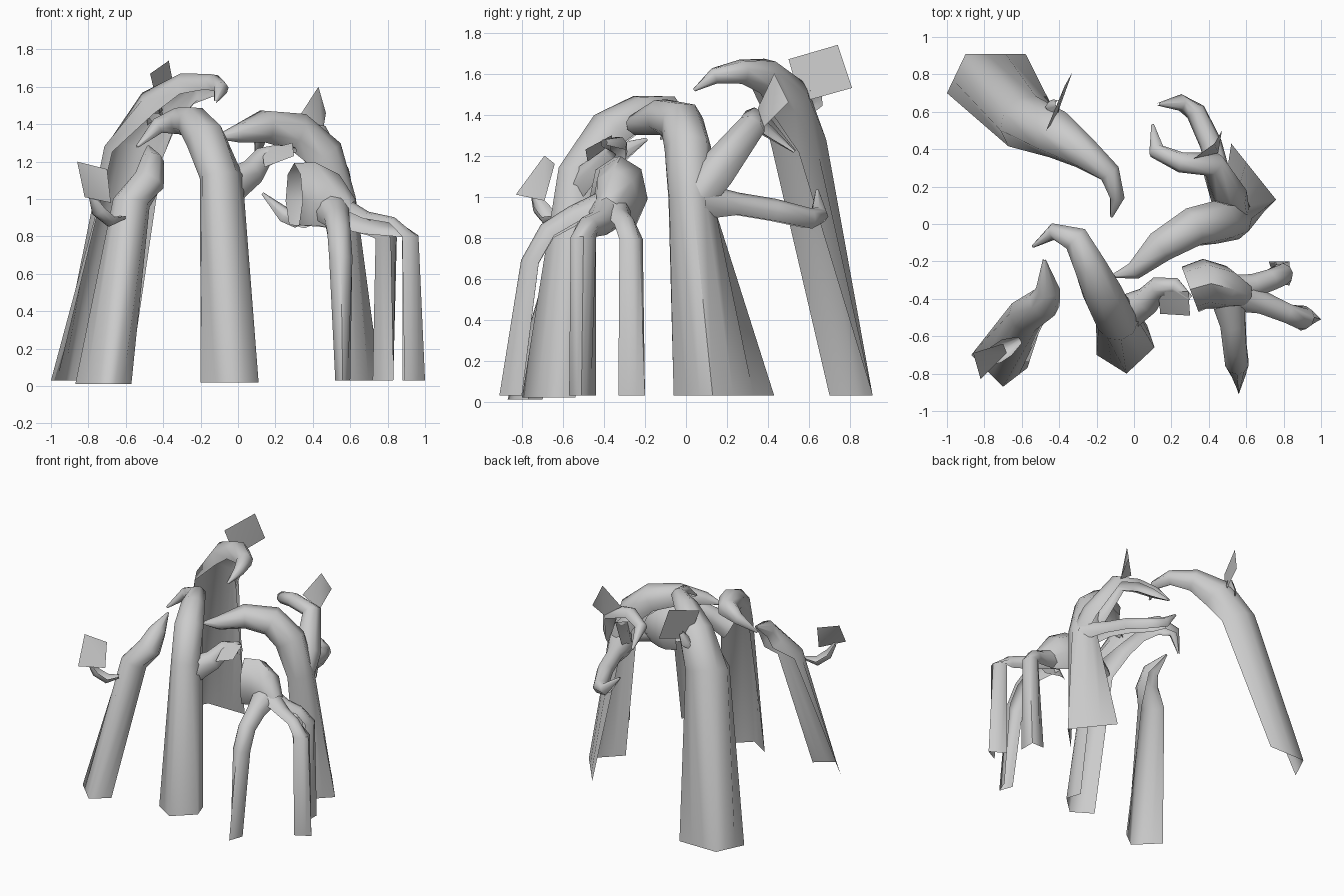
import bpy, bmesh, math
from mathutils import Vector

cube = bpy.data.objects.get("Cube")
if cube:
    bpy.data.objects.remove(cube)

bark = bpy.data.materials.new("pale_grey")
bark.use_nodes = True
GREY = (0.6, 0.6, 0.6, 1)
bark.diffuse_color = GREY
bark.node_tree.nodes["Principled BSDF"].inputs["Base Color"].default_value = GREY
COUNT = 7  # points across each bark sheet


def finish(name, bm):
    mesh = bpy.data.meshes.new(name)
    bm.to_mesh(mesh)
    bm.free()
    mesh.materials.append(bark)
    obj = bpy.data.objects.new(name, mesh)
    bpy.context.collection.objects.link(obj)
    bpy.ops.object.select_all(action='DESELECT')
    bpy.context.view_layer.objects.active = obj
    obj.select_set(True)
    bpy.ops.object.shade_smooth_by_angle(angle=math.radians(60))


def foot_ring(corners, z):
    """Spread the sheet's points evenly over the straight edges of an open foot."""
    steps = (COUNT - 1) // (len(corners) - 1)
    ring = [Vector((*corners[0], z))]
    for a, b in zip(corners, corners[1:]):
        a, b = Vector((*a, z)), Vector((*b, z))
        ring += [a.lerp(b, (k + 1) / steps) for k in range(steps)]
    return ring


def root(name, path, out, foot=None, z=.03, wrap=290, depth=1.0):
    """Open bark sheet swept along (x, y, z, radius), optionally rising from a foot."""
    pts = [Vector(p[:3]) for p in path]
    out = Vector(out).normalized()
    rings = []
    start = pts[0]
    if foot:
        rings.append(foot_ring(foot, z))
        start = (rings[0][0] + rings[0][-1]) / 2
    last = len(pts) - 1
    for i, p in enumerate(pts):
        before = pts[i - 1] if i else start
        t = (pts[min(i + 1, last)] - before).normalized()
        out = (out - t * out.dot(t)).normalized()
        side = t.cross(out)
        arc = math.radians(min(wrap, 220) if foot and i == 0 else wrap)
        angles = [arc * (k / (COUNT - 1) - 0.5) for k in range(COUNT)]
        rings.append([p + path[i][3] * (math.cos(a) * out * depth + math.sin(a) * side)
                      for a in angles])
    bm = bmesh.new()
    rings = [[bm.verts.new(v) for v in ring] for ring in rings]
    for low, high in zip(rings, rings[1:]):
        for k in range(COUNT - 1):
            bm.faces.new((low[k], low[k + 1], high[k + 1], high[k]))
    finish(name, bm)


def leaf(name, corners):
    bm = bmesh.new()
    a, b, c, d = [bm.verts.new(p) for p in corners]
    bm.faces.new((a, b, c))
    bm.faces.new((a, c, d))
    finish(name, bm)


# Tall rear root with its leaf
root("rear_root", [(-.56, .53, 1.25, .16), (-.42, .48, 1.48, .13), (-.27, .38, 1.59, .09),
                   (-.13, .27, 1.61, .06), (-.09, .14, 1.59, .04), (-.12, .04, 1.52, .008)],
     (-.45, .89, 0), foot=[(-.58, .91), (-.9, .91), (-1, .7)])
root("rear_leaf_stem", [(-.45, .52, 1.48, .04), (-.44, .59, 1.41, .05), (-.42, .62, 1.46, .05),
                        (-.4, .64, 1.53, .02)], (0, 1, 0), wrap=180)
leaf("rear_leaf", [(-.37, .74, 1.74), (-.47, .5, 1.67), (-.42, .56, 1.46), (-.33, .81, 1.53)])

# Left root: trunk, two arms and a leaf
root("left_root", [(.52, .02, 1.0, .11), (.45, .01, 1.24, .115), (.31, -.02, 1.36, .11),
                   (.14, -.12, 1.39, .09), (.0, -.25, 1.35, .05), (-.12, -.28, 1.33, .008)],
     (1, .1, 0), foot=[(.57, -.06), (.76, .13), (.52, .43)])
root("left_upper_arm", [(.53, .06, 1.0, .09), (.51, .14, 1.11, .1), (.42, .32, 1.34, .07),
                        (.25, .33, 1.38, .055), (.12, .39, 1.34, .045), (.1, .53, 1.22, .008)],
     (0, 0, 1))
root("left_rear_arm", [(.53, .06, .97, .1), (.46, .25, .96, .06), (.41, .43, .93, .06),
                       (.33, .6, .89, .055), (.25, .65, .91, .045), (.13, .64, 1.03, .008)],
     (0, 0, 1))
leaf("left_leaf", [(.43, .43, 1.6), (.32, .35, 1.43), (.45, .38, 1.34), (.47, .5, 1.46)])

# Front right root with a leaf on a curled stem
root("right_root", [(-.57, -.48, .98, .1), (-.48, -.42, 1.09, .09), (-.46, -.35, 1.2, .065),
                    (-.48, -.19, 1.28, .008)],
     (-.26, -.97, 0), foot=[(-.87, -.7), (-.7, -.87), (-.57, -.77)], z=.01)
root("right_leaf_stem", [(-.61, -.62, .91, .02), (-.68, -.66, .9, .05), (-.74, -.7, .95, .05),
                         (-.78, -.74, 1.02, .02)], (0, 0, -1), wrap=180)
leaf("right_leaf", [(-.86, -.69, 1.2), (-.82, -.83, 1.01), (-.68, -.69, .98), (-.7, -.64, 1.16)])

# Central front root with side arm and leaf
root("central_root", [(-.09, -.51, 1.12, .115), (-.17, -.37, 1.32, .11), (-.24, -.22, 1.41, .09),
                      (-.31, -.08, 1.42, .075), (-.43, -.04, 1.39, .045), (-.54, -.12, 1.28, .008)],
     (.2, -.97, 0), foot=[(-.2, -.7), (-.04, -.8), (.11, -.66), (.07, -.54)], z=.02)
root("central_arm", [(-.05, -.48, 1.06, .1), (.07, -.41, 1.14, .075), (.13, -.34, 1.22, .06),
                     (.22, -.33, 1.25, .045), (.3, -.4, 1.26, .02)], (0, 0, 1))
leaf("central_leaf", [(.13, -.36, 1.26), (.14, -.48, 1.17), (.3, -.49, 1.23), (.29, -.36, 1.3)])

# Low stump standing on three bent legs
root("stump_head", [(.3, -.35, 1.01, .13), (.38, -.32, 1.01, .135), (.47, -.34, .98, .12),
                    (.58, -.38, .91, .07)], (0, 0, 1), depth=1.4)
HUB = (.5, -.37, .94, .1)
root("stump_front_leg", [(.55, -.74, .68, .065), (.54, -.66, .82, .065), (.53, -.54, .89, .07), HUB],
     (0, -1, 0), foot=[(.52, -.8), (.56, -.91), (.6, -.8)], wrap=220)
root("stump_outer_leg", [(.9, -.5, .8, .065), (.82, -.48, .85, .055), (.68, -.42, .87, .065), HUB],
     (1, 0, 0), foot=[(.89, -.57), (1, -.51), (.88, -.44)], wrap=220)
root("stump_rear_leg", [(.79, -.27, .79, .06), (.73, -.3, .85, .06), (.64, -.33, .88, .065), HUB],
     (.7, .7, 0), foot=[(.83, -.33), (.83, -.2), (.72, -.2)], wrap=220)
